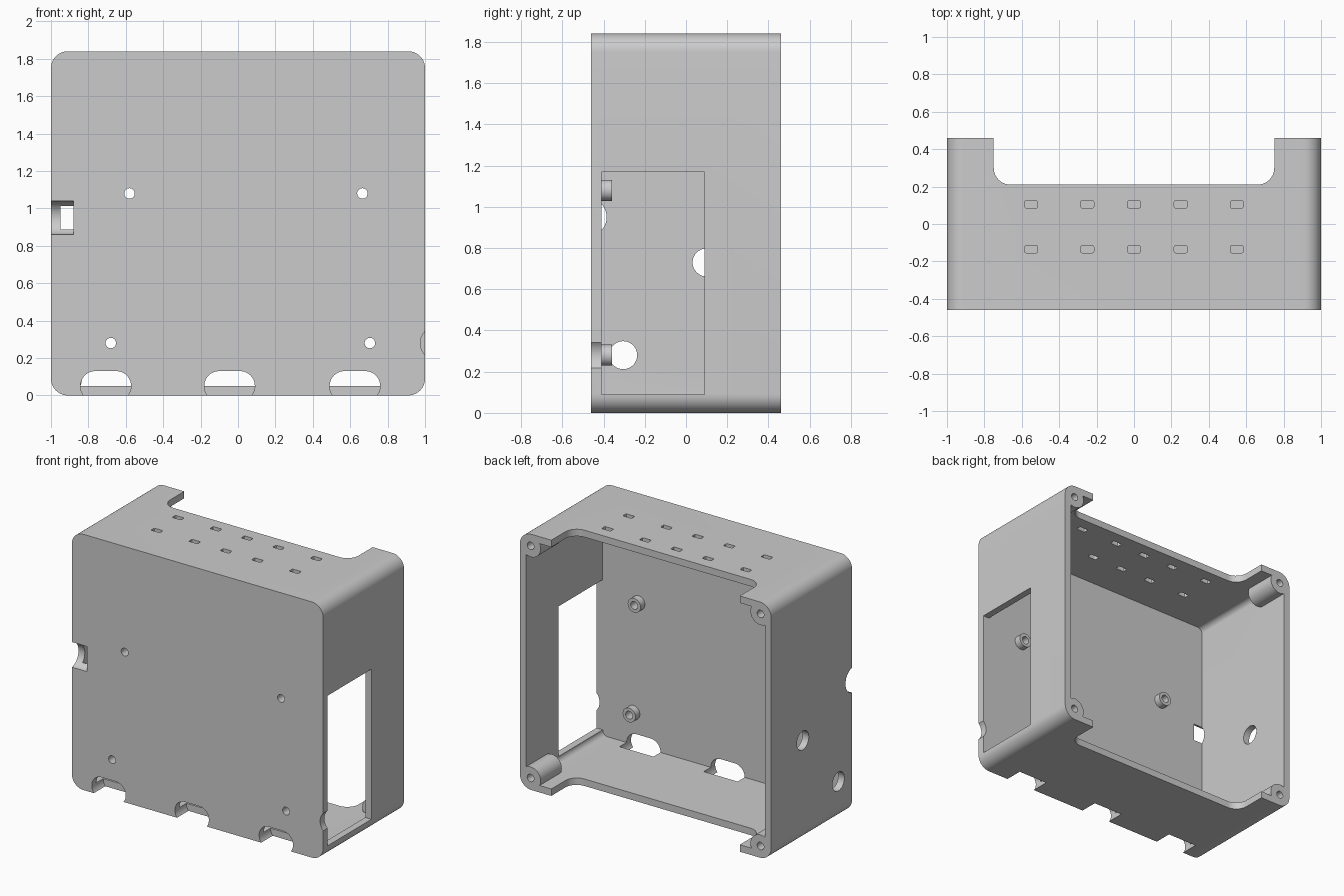
import bpy, bmesh, math
from mathutils import Matrix, Vector

if "Cube" in bpy.data.objects:
    bpy.data.objects.remove(bpy.data.objects["Cube"], do_unlink=True)

grey = bpy.data.materials.new("plain_grey")
grey.use_nodes = True
grey.diffuse_color = (0.6, 0.6, 0.6, 1)
grey.node_tree.nodes["Principled BSDF"].inputs["Base Color"].default_value = (0.6, 0.6, 0.6, 1)

WIDTH, HEIGHT, BACK, WALL = 1.0, 1.84, 0.46, 0.05
FLOOR_Y = -BACK + WALL          # inside of the front plate


def finish(name, bm):
    mesh = bpy.data.meshes.new(name)
    bm.to_mesh(mesh)
    bm.free()
    mesh.materials.append(grey)
    obj = bpy.data.objects.new(name, mesh)
    bpy.context.collection.objects.link(obj)
    return obj


def box(name, lo, hi, axis=None, radius=0, segments=10):
    """Box between two corners; edges along the axis can be rounded."""
    lo, hi = Vector(lo), Vector(hi)
    bm = bmesh.new()
    bmesh.ops.create_cube(bm, size=1)
    for v in bm.verts:
        v.co = (lo + hi) / 2 + v.co * (hi - lo)
    if axis is not None:
        edges = [e for e in bm.edges
                 if abs((e.verts[0].co - e.verts[1].co).normalized()[axis]) > 0.9]
        bmesh.ops.bevel(bm, geom=edges, offset=radius, segments=segments,
                        profile=0.5, affect='EDGES')
    return finish(name, bm)


def rod(name, start, axis, length, radius, sides=40):
    """Cylinder from a start point along x (0) or y (1)."""
    bm = bmesh.new()
    turn = Matrix.Rotation(math.pi / 2, 4, 'Y' if axis == 0 else 'X')
    centre = Vector(start)
    centre[axis] += length / 2
    bmesh.ops.create_cone(bm, cap_ends=True, segments=sides, radius1=radius, radius2=radius,
                          depth=length, matrix=Matrix.Translation(centre) @ turn)
    return finish(name, bm)


def combine(target, tools, operation):
    """Apply one boolean per tool, then remove the tools."""
    for tool in tools:
        mod = target.modifiers.new("cut", 'BOOLEAN')
        mod.operation, mod.solver, mod.object = operation, 'EXACT', tool
    graph = bpy.context.evaluated_depsgraph_get()
    graph.update()
    mesh = bpy.data.meshes.new_from_object(target.evaluated_get(graph))
    target.modifiers.clear()
    target.data = mesh
    for tool in tools:
        bpy.data.objects.remove(tool, do_unlink=True)


def smooth(obj):
    bpy.ops.object.select_all(action='DESELECT')
    obj.select_set(True)
    bpy.context.view_layer.objects.active = obj
    bpy.ops.object.shade_smooth_by_angle(angle=math.radians(30))


# Hollow shell, open at the back
shell = box("enclosure_shell", (-WIDTH, -BACK, 0), (WIDTH, BACK, HEIGHT), 1, 0.09)
cavity = box("cavity", (-WIDTH + WALL, FLOOR_Y, WALL),
             (WIDTH - WALL, BACK + 0.2, HEIGHT - WALL), 1, 0.04)
combine(shell, [cavity], 'DIFFERENCE')

# Screw posts in the back corners
corners = [(x, z) for x in (-0.915, 0.915) for z in (0.085, HEIGHT - 0.085)]
combine(shell, [rod("post", (x, 0.22, z), 1, BACK - 0.22, 0.08) for x, z in corners], 'UNION')

# Pilot holes in the posts
cuts = [rod("pilot", (x, 0.26, z), 1, 0.4, 0.027, 24) for x, z in corners]

# Rounded cutout through the back of the top and bottom walls
cuts.append(box("back_cutout", (-0.75, 0.21, -0.2), (0.75, 0.8, HEIGHT + 0.2), 2, 0.09))

# Vent slots in the top
for x in (-0.55, -0.25, 0, 0.25, 0.55):
    for y in (-0.135, 0.105):
        cuts.append(box("vent", (x - 0.035, y - 0.019, HEIGHT - 0.15),
                        (x + 0.035, y + 0.019, HEIGHT + 0.1), 2, 0.008, 3))

# Cable slots along the lower front edge
for x in (-0.707, -0.045, 0.625):
    cuts.append(box("cable_slot", (x - 0.135, -0.6, -0.03), (x + 0.135, -0.33, 0.13), 1, 0.079))

# Side window, side ports and edge notches
cuts.append(box("window", (0.9, FLOOR_Y, 0.09), (1.2, 0.09, 1.17)))
for y, z in ((-0.305, 0.28), (0.1, 0.73)):
    cuts.append(rod("port", (-1.2, y, z), 0, 0.35, 0.068))
cuts.append(rod("edge_notch", (-1.2, -0.477, 0.95), 0, 0.32, 0.092))
cuts.append(rod("window_notch", (1.066, -0.6, 0.28), 1, 0.22, 0.091))

# Mounting holes in the front plate
mounts = [(-0.58, 1.08), (0.665, 1.08), (-0.68, 0.28), (0.705, 0.28)]
for x, z in mounts:
    cuts.append(rod("mount_hole", (x, -0.6, z), 1, 0.3, 0.028, 24))
combine(shell, cuts, 'DIFFERENCE')
smooth(shell)

# Hollow standoffs behind the mounting holes
for i, (x, z) in enumerate(mounts):
    standoff = rod(f"standoff_{i + 1}", (x, FLOOR_Y, z), 1, 0.05, 0.051)
    combine(standoff, [rod("bore", (x, -0.6, z), 1, 0.4, 0.028, 24)], 'DIFFERENCE')
    smooth(standoff)
